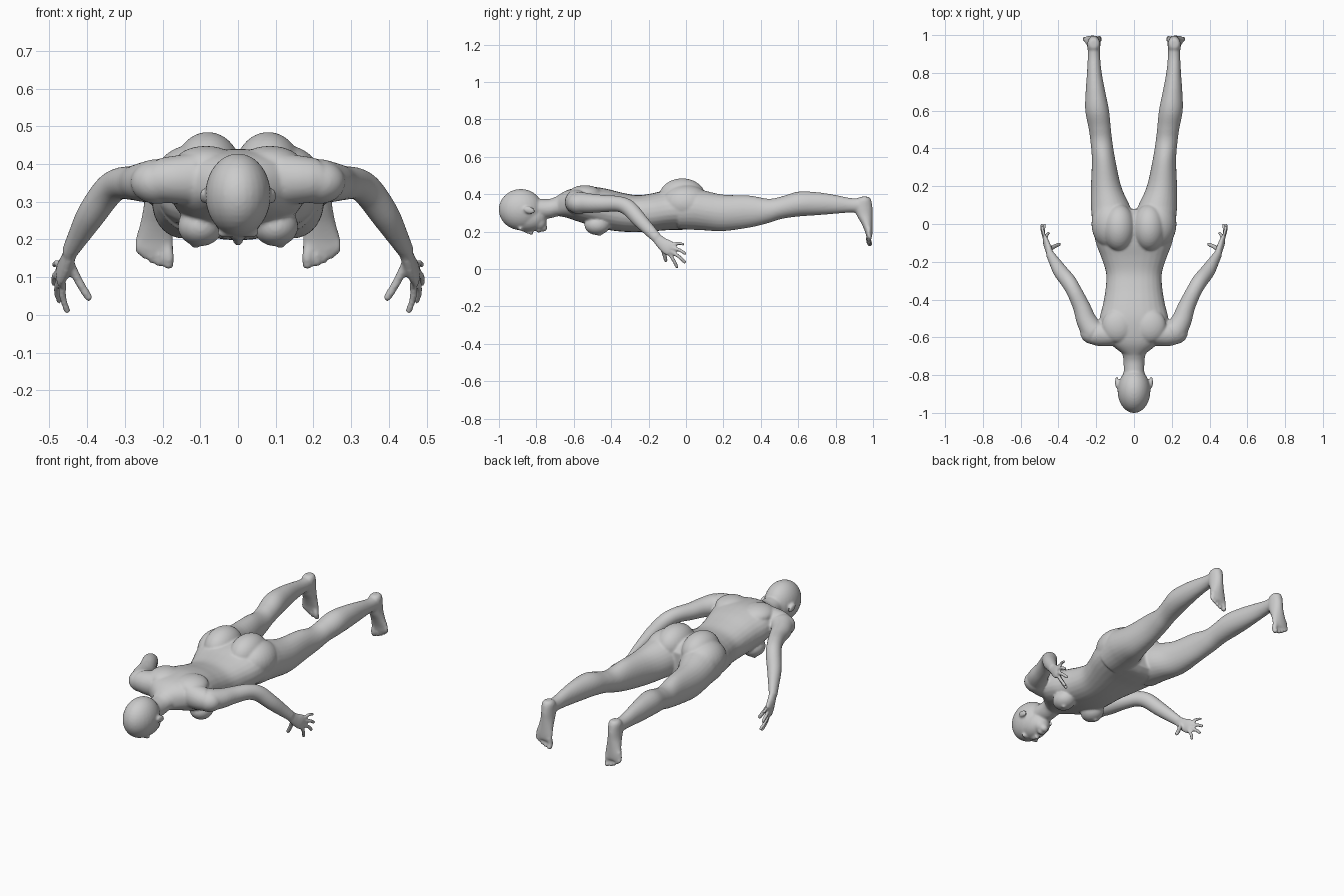
import bpy, bmesh, math
from mathutils import Vector, Matrix

bm = bmesh.new()
SEG = 28


def spline(rows, n=5):
    # Catmull-Rom interpolation through all row values
    out = []
    for i in range(len(rows) - 1):
        p0, p1 = rows[max(i - 1, 0)], rows[i]
        p2, p3 = rows[i + 1], rows[min(i + 2, len(rows) - 1)]
        for k in range(n):
            t = k / n
            out.append([0.5 * (2 * b + (c - a) * t + (2 * a - 5 * b + 4 * c - d) * t * t
                               + (3 * b - a - 3 * c + d) * t ** 3)
                        for a, b, c, d in zip(p0, p1, p2, p3)])
    out.append(list(rows[-1]))
    return out


def tube(rows, s=1, axis=None, power=1.0):
    # rows: x, y, z, radius sideways, radius in the other direction
    rows = spline(rows)
    rings = []
    for i, (x, y, z, r1, r2) in enumerate(rows):
        p, q = rows[max(i - 1, 0)], rows[min(i + 1, len(rows) - 1)]
        t = Vector(axis) if axis else (Vector(q[:3]) - Vector(p[:3])).normalized()
        a = Vector((1, 0, 0)) if abs(t.x) < 0.9 else Vector((0, 1, 0))
        a = (a - t * a.dot(t)).normalized()
        b = t.cross(a)
        ring = []
        for k in range(SEG):
            c, d = math.cos(math.tau * k / SEG), math.sin(math.tau * k / SEG)
            c = math.copysign(abs(c) ** power, c)
            d = math.copysign(abs(d) ** power, d)
            v = Vector((x, y, z)) + a * c * r1 + b * d * r2
            ring.append(bm.verts.new((v.x * s, v.y, v.z)))
        rings.append(ring)
    for r, q in zip(rings, rings[1:]):
        for k in range(SEG):
            bm.faces.new((r[k], r[(k + 1) % SEG], q[(k + 1) % SEG], q[k]))
    bm.faces.new(rings[0])
    bm.faces.new(rings[-1])


def ball(c, r, s=1, tilt=0):
    m = (Matrix.Translation((c[0] * s, c[1], c[2])) @ Matrix.Rotation(tilt, 4, 'X')
         @ Matrix.Diagonal((*r, 1)))
    bmesh.ops.create_uvsphere(bm, u_segments=28, v_segments=18, radius=1, matrix=m)


def digit(pts, r, s):
    # finger or toe with a rounded tip
    n = len(pts) - 1
    tube([(*p, r * (1 - 0.12 * i / n), r * (1 - 0.12 * i / n)) for i, p in enumerate(pts)], s)
    ball(pts[-1], (r * 0.9,) * 3, s)


def span(y, x, hw, top, bot):
    return (x, y, (top + bot) / 2, hw, (top - bot) / 2)


# torso
tube([span(*r) for r in (
    (-.69, 0, .055, .39, .285), (-.64, 0, .12, .42, .275), (-.58, 0, .18, .435, .255),
    (-.50, 0, .182, .44, .23), (-.42, 0, .163, .428, .21), (-.34, 0, .15, .408, .2),
    (-.26, 0, .148, .395, .198), (-.18, 0, .172, .405, .202), (-.10, 0, .202, .425, .208),
    (-.02, 0, .215, .435, .21), (.04, 0, .205, .42, .215), (.08, 0, .16, .38, .24))],
    axis=(0, 1, 0), power=0.88)

# neck and head
tube([(0, -.84, .325, .055, .055), (0, -.74, .322, .055, .052),
      (0, -.69, .335, .062, .054), (0, -.62, .355, .09, .06)], axis=(0, 1, 0))
ball((0, -.883, .318), (.087, .118, .11))
ball((0, -.845, .275), (.069, .1, .074))
ball((0, -.785, .25), (.046, .04, .045))
ball((0, -.762, .222), (.024, .02, .022))            # chin
ball((0, -.787, .207), (.024, .015, .012))           # lips
tube([(0, -.87, .208, .009, .009), (0, -.84, .197, .01, .01),
      (0, -.818, .194, .015, .012)])                 # nose

for s in (1, -1):
    # ears, brows, breasts, shoulder blades, buttocks
    ball((.091, -.838, .315), (.01, .032, .019), s, -0.3)
    ball((.03, -.885, .216), (.026, .012, .012), s)
    ball((.1, -.475, .235), (.06, .068, .053), s)
    ball((.113, -.462, .187), (.012, .012, .012), s)
    ball((.085, -.54, .4), (.085, .09, .048), s)
    ball((.08, -.02, .385), (.088, .125, .1), s)
    ball((.125, .0, .35), (.1, .13, .1), s)

    # shoulder and arm
    tube([(.11, -.585, .36, .06, .07), (.2, -.578, .357, .064, .06), (.247, -.52, .352, .055, .053),
          (.277, -.44, .35, .046, .046), (.315, -.36, .348, .041, .042),
          (.347, -.305, .325, .041, .043), (.39, -.25, .265, .038, .04),
          (.424, -.195, .207, .028, .033), (.448, -.155, .165, .02, .027)], s)
    ball((.215, -.575, .352), (.07, .062, .058), s)

    # hand
    tube([(.442, -.165, .175, .018, .025), (.454, -.13, .14, .018, .033),
          (.465, -.1, .118, .016, .04), (.472, -.078, .105, .012, .04)], s)
    digit([(.47, -.075, .13), (.48, -.045, .138), (.487, -.015, .133)], .0095, s)
    digit([(.475, -.07, .113), (.486, -.035, .102), (.488, -.006, .084)], .0105, s)
    digit([(.472, -.08, .095), (.48, -.04, .068), (.474, -.007, .038)], .0105, s)
    digit([(.465, -.09, .085), (.465, -.067, .048), (.453, -.048, .011)], .0105, s)
    digit([(.445, -.135, .135), (.42, -.118, .085), (.396, -.108, .046)], .0125, s)

    # leg
    tube([span(*r) for r in (
        (-.04, .112, .1, .42, .215), (.04, .114, .11, .44, .21), (.1, .126, .102, .42, .207),
        (.2, .148, .08, .398, .203), (.34, .161, .062, .393, .222), (.44, .173, .058, .376, .246),
        (.51, .182, .059, .388, .268), (.6, .195, .063, .414, .281), (.7, .204, .052, .411, .288),
        (.8, .21, .039, .396, .296), (.88, .212, .033, .38, .302), (.94, .213, .032, .378, .3),
        (.97, .213, .024, .37, .31))], s, axis=(0, 1, 0))

    # foot
    tube([(.213, .955, .387, .02, .022), (.213, .95, .37, .033, .04), (.213, .947, .33, .035, .05),
          (.214, .954, .29, .036, .043), (.217, .967, .245, .042, .03),
          (.221, .977, .2, .05, .02), (.221, .98, .17, .05, .015)], s, axis=(0, 0, 1))
    for x, z, r in ((.184, .134, .0155), (.21, .137, .0115), (.23, .147, .011),
                    (.248, .158, .0105), (.263, .169, .0105)):
        digit([(x + (.221 - x) * .15, .98, z + .05), (x, .976, z + .02), (x, .983, z)], r, s)

bmesh.ops.recalc_face_normals(bm, faces=bm.faces)
mesh = bpy.data.meshes.new("body")
bm.to_mesh(mesh)
bm.free()
body = bpy.data.objects.new("body", mesh)
bpy.context.collection.objects.link(body)

# fuse the parts into one skin and soften the joins
fuse = body.modifiers.new("fuse", 'REMESH')
fuse.mode = 'VOXEL'
fuse.voxel_size = 0.006
fuse.use_smooth_shade = True
soft = body.modifiers.new("soften", 'SMOOTH')
soft.factor = 0.5
soft.iterations = 7
